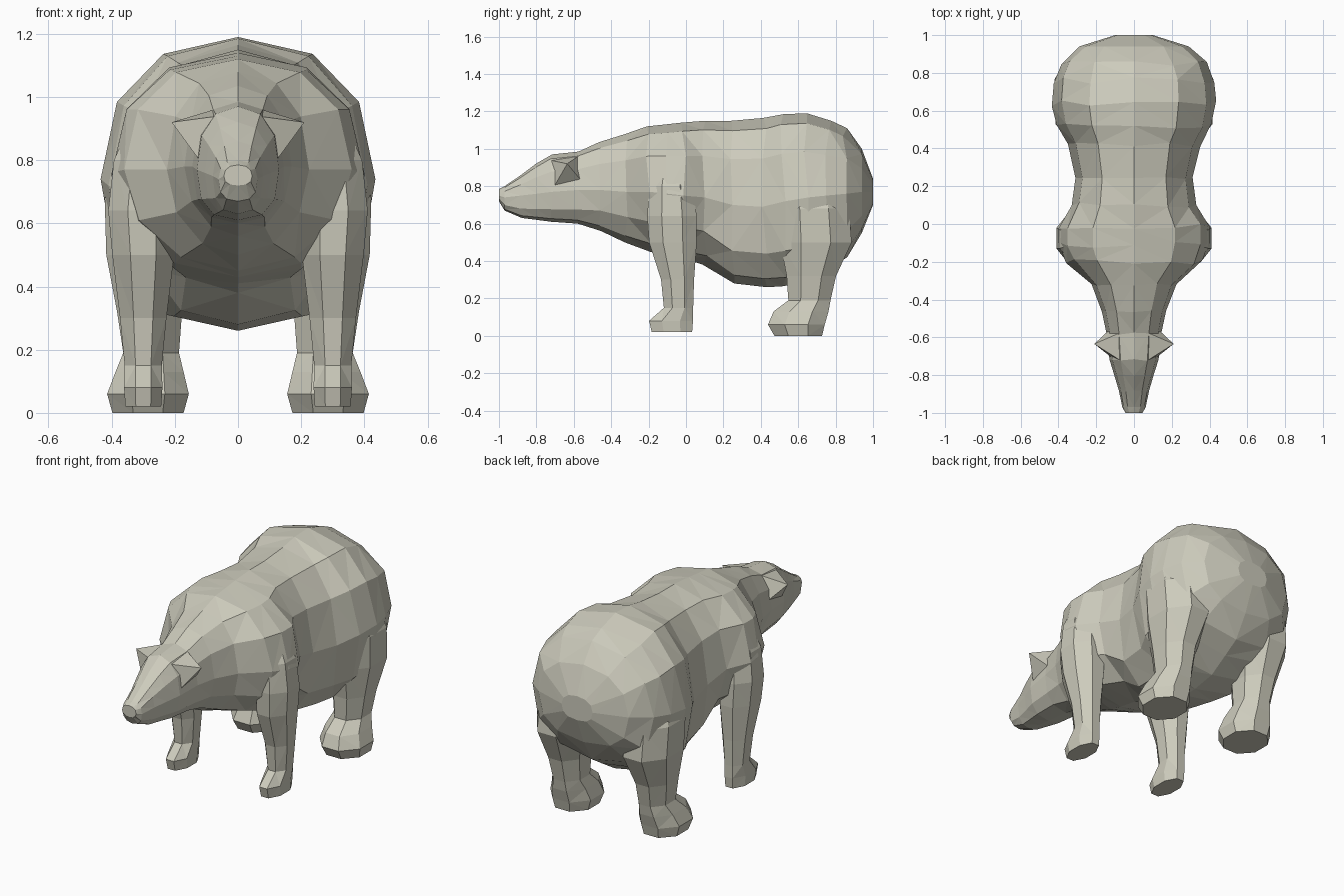
import bpy
import bmesh
import math
import random
from mathutils import Vector

random.seed(4)
cube = bpy.data.objects.get("Cube")
if cube:
    bpy.data.objects.remove(cube, do_unlink=True)

fur = bpy.data.materials.new("warm_grey_fur")
fur.use_nodes = True
fur_colour = (0.61, 0.6, 0.505, 1)
fur.diffuse_color = fur_colour
fur.node_tree.nodes["Principled BSDF"].inputs["Base Color"].default_value = fur_colour


def finish(bm, name):
    """Turn a bmesh into a flat-shaded, triangulated object."""
    bmesh.ops.recalc_face_normals(bm, faces=bm.faces[:])
    bmesh.ops.triangulate(bm, faces=bm.faces[:], quad_method='SHORT_EDGE')
    mesh = bpy.data.meshes.new(name)
    bm.to_mesh(mesh)
    bm.free()
    mesh.materials.append(fur)
    obj = bpy.data.objects.new(name, mesh)
    bpy.context.collection.objects.link(obj)
    return obj


def loft(name, rings):
    """Skin a list of point rings and cap both ends."""
    bm = bmesh.new()
    loops = [[bm.verts.new(p) for p in ring] for ring in rings]
    count = len(loops[0])
    for a, b in zip(loops, loops[1:]):
        for i in range(count):
            j = (i + 1) % count
            bm.faces.new((a[i], a[j], b[j], b[i]))
    bm.faces.new(loops[0])
    bm.faces.new(loops[-1])
    return finish(bm, name)


def squared(value, power):
    """Push a sine or cosine outwards to make a curve boxier."""
    return math.copysign(abs(value) ** power, value)


def body_ring(y, half_width, top, middle, bottom, sides=12):
    """Cross-section widest at middle; jaw and belly are boxier than the chest."""
    ring = []
    for i in range(sides):
        angle = math.tau * i / sides
        c, s = math.cos(angle), math.sin(angle)
        if c > 0:
            power, height = .88, top - middle
        else:
            power, height = (.78 if y > .2 or y < -.5 else 1), middle - bottom
        shift = random.uniform(-.04, .04) * half_width if abs(y) < .9 else 0
        ring.append(Vector((half_width * squared(s, power), y + shift,
                            middle + height * squared(c, power))))
    return ring


def leg_ring(side, z, x, y, rx, ry, sides=8):
    """Horizontal leg cross-section with slightly boxy corners."""
    ring = []
    for i in range(sides):
        angle = math.tau * (i + .5) / sides
        ring.append(Vector((side * (x + 1.06 * rx * math.cos(angle)),
                            y + 1.06 * ry * math.sin(angle), z)))
    return ring


# Body, neck and head: y, half width, top, widest level, bottom
body_sections = [
    (-1, .045, .785, .75, .72),
    (-.97, .062, .80, .74, .67),
    (-.88, .08, .86, .75, .63),
    (-.80, .105, .92, .76, .62),
    (-.72, .13, .97, .77, .61),
    (-.58, .145, .985, .78, .60),
    (-.46, .17, 1.035, .78, .56),
    (-.32, .225, 1.08, .77, .50),
    (-.20, .36, 1.12, .77, .45),
    (-.11, .40, 1.13, .76, .43),
    (-.01, .40, 1.14, .75, .41),
    (.10, .33, 1.15, .74, .38),
    (.25, .31, 1.15, .70, .28),
    (.42, .35, 1.165, .69, .26),
    (.52, .41, 1.185, .72, .265),
    (.64, .435, 1.19, .74, .29),
    (.76, .425, 1.15, .75, .36),
    (.85, .385, 1.11, .76, .42),
    (.94, .29, 1.0, .77, .55),
    (1, .10, .84, .77, .70),
]
loft("body_and_head", [body_ring(*s) for s in body_sections])

# Legs from top to sole: z, x, y, x radius, y radius
front_leg = [
    (.92, .27, -.08, .07, .08),
    (.80, .295, -.08, .10, .12),
    (.64, .305, -.075, .108, .135),
    (.50, .30, -.07, .10, .13),
    (.30, .30, -.045, .075, .09),
    (.15, .30, -.04, .06, .08),
    (.08, .30, -.08, .062, .12),
    (.02, .30, -.075, .058, .11),
]
hind_leg = [
    (.86, .26, .67, .10, .14),
    (.68, .28, .685, .145, .19),
    (.50, .275, .695, .145, .195),
    (.32, .28, .67, .105, .135),
    (.19, .275, .66, .09, .115),
    (.13, .28, .615, .11, .15),
    (.06, .285, .59, .132, .155),
    (0, .285, .60, .115, .13),
]


def ear(name, side):
    """Short pointed ear, broad where it meets the skull."""
    bm = bmesh.new()
    tip = bm.verts.new((side * .21, -.635, .92))
    base = [bm.verts.new((side * x, y, z)) for x, y, z in (
        (.06, -.73, .94), (.06, -.57, .965), (.13, -.56, .83), (.115, -.71, .79))]
    for i in range(len(base)):
        bm.faces.new((tip, base[i], base[(i + 1) % len(base)]))
    bm.faces.new(base)
    finish(bm, name)


for label, side in (("left", 1), ("right", -1)):
    loft(label + "_front_leg", [leg_ring(side, *s) for s in front_leg])
    loft(label + "_hind_leg", [leg_ring(side, *s) for s in hind_leg])
    ear(label + "_ear", side)
